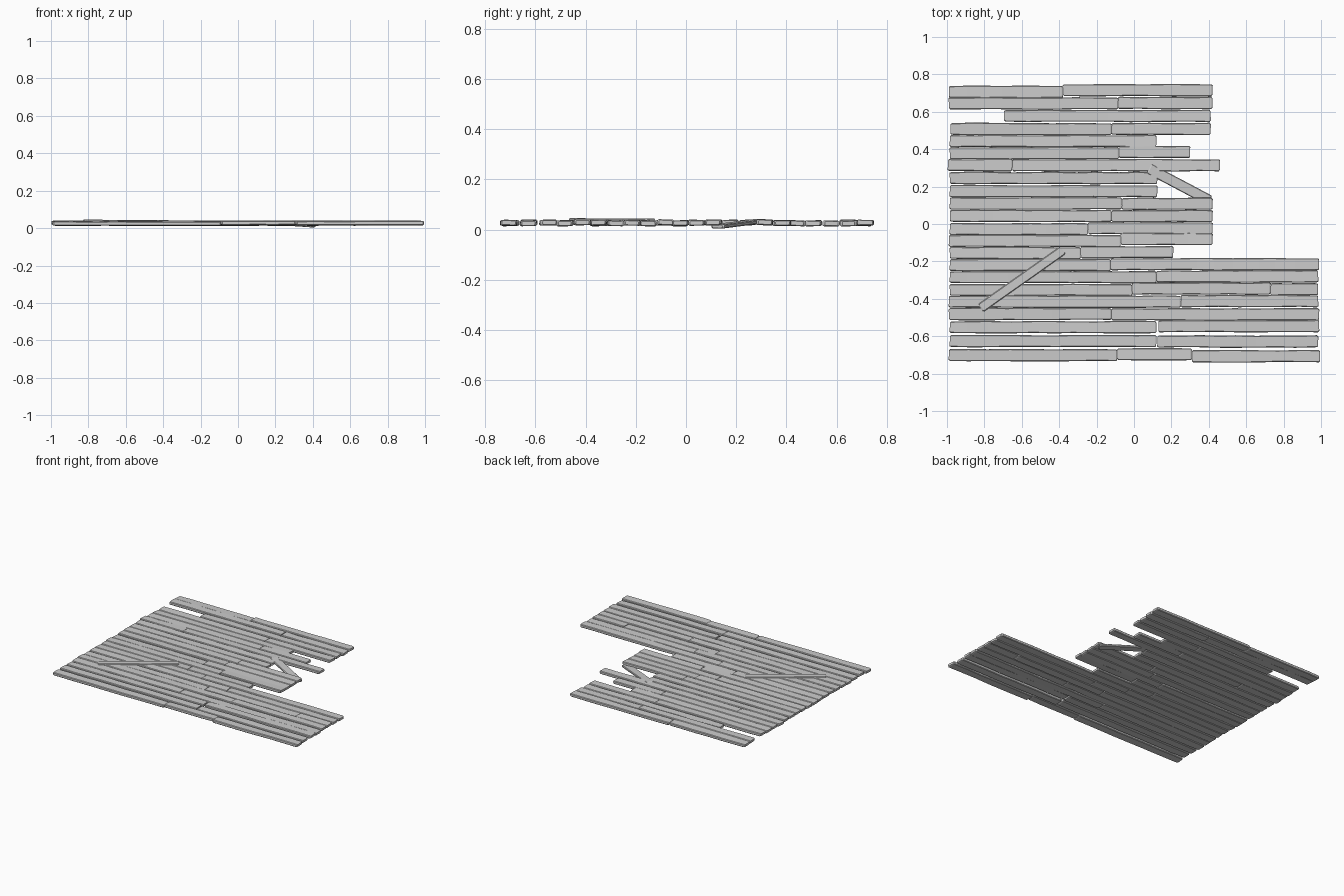
import bpy, bmesh, math, random
from mathutils import Matrix, Vector

if "Cube" in bpy.data.objects:
    bpy.data.objects.remove(bpy.data.objects["Cube"])

random.seed(4)

# left boards: y centre, x start, x end
LEFT = [(.706, -.99, -.38), (.645, -.99, -.085), (.578, -.695, .41), (.508, -.98, -.12),
        (.443, -.985, .12), (.379, -.985, -.08), (.315, -.995, -.65), (.246, -.985, .125),
        (.176, -.985, .125), (.11, -.985, -.065), (.043, -.985, -.12), (-.027, -.985, -.245),
        (-.09, -.99, -.07), (-.155, -.985, -.285), (-.22, -.985, -.125), (-.284, -.985, .12),
        (-.352, -.985, -.01), (-.415, -.99, .25), (-.481, -.99, -.12), (-.552, -.985, .12),
        (-.626, -.985, .12), (-.701, -.99, -.09)]

# boards that carry on to the right, some broken short
RIGHT = [(.716, -.38, .42), (.647, -.085, .42), (.508, -.12, .41), (.385, -.08, .3),
         (.314, -.65, .46), (.108, -.065, .42), (.043, -.12, .42), (-.022, -.245, .42),
         (-.081, -.07, .42), (-.151, -.285, .21), (-.215, -.125, .99), (-.281, .12, .985),
         (-.345, -.01, .73), (-.349, .73, .985), (-.412, .25, .985), (-.483, -.12, .99),
         (-.546, .13, .99), (-.628, .125, .985), (-.696, -.09, .31), (-.707, .31, .995)]


def board(name, length, width, thick, matrix, wobble=.002):
    """Worn board: a chamfered section lofted along x with uneven edges."""
    bm = bmesh.new()
    c, h = .004, thick / 2
    n = max(3, round(length / .11))
    # stations: pinched ends, then even steps with slight jitter
    xs = [(-length / 2, .006), (-length / 2 + .007, .0)]
    for i in range(1, n):
        xs.append((length * (i / n - .5) + random.uniform(-.02, .02), 0))
    xs += [(length / 2 - .007, 0), (length / 2, .006)]
    rings = []
    for x, pinch in xs:
        a = width / 2 - pinch + random.uniform(-wobble, wobble)
        b = width / 2 - pinch + random.uniform(-wobble, wobble)
        t = h - pinch * .5
        dz = random.uniform(-wobble, wobble) * .3
        skew = random.uniform(-wobble, wobble) if pinch else 0
        sec = [(-a, -t + c), (-a + c, -t), (b - c, -t), (b, -t + c),
               (b, t - c), (b - c, t), (-a + c, t), (-a, t - c)]
        rings.append([bm.verts.new((x + skew * (y / a), y, z + dz)) for y, z in sec])
    for r, s in zip(rings, rings[1:]):
        for k in range(8):
            bm.faces.new((r[k], r[(k + 1) % 8], s[(k + 1) % 8], s[k]))
    bm.faces.new(rings[0])
    bm.faces.new(rings[-1])
    bmesh.ops.recalc_face_normals(bm, faces=bm.faces)
    bm.transform(matrix)
    me = bpy.data.meshes.new(name)
    bm.to_mesh(me)
    bm.free()
    ob = bpy.data.objects.new(name, me)
    bpy.context.collection.objects.link(ob)
    return ob


def floor_board(name, y, x0, x1):
    z = .0265 + random.uniform(-.0025, .0025)
    tilt = Matrix.Rotation(random.uniform(-.04, .04), 4, 'X')
    board(name, x1 - x0, .064, .022, Matrix.Translation(((x0 + x1) / 2, y, z)) @ tilt)


def loose_board(name, p, q, width, thick):
    p, q = Vector(p), Vector(q)
    rot = (q - p).to_track_quat('X', 'Z').to_matrix().to_4x4()
    board(name, (q - p).length, width, thick, Matrix.Translation((p + q) / 2) @ rot, .0004)


for i, b in enumerate(LEFT):
    floor_board(f"left_plank_{i + 1}", *b)
for i, b in enumerate(RIGHT):
    floor_board(f"right_plank_{i + 1}", *b)

# loose boards: one lying on top, one sagging into the gap
loose_board("loose_plank_on_top", (-.82, -.45, .037), (-.38, -.14, .036), .05, .016)
loose_board("loose_plank_fallen", (.08, .297, .034), (.405, .125, .012), .058, .016)
